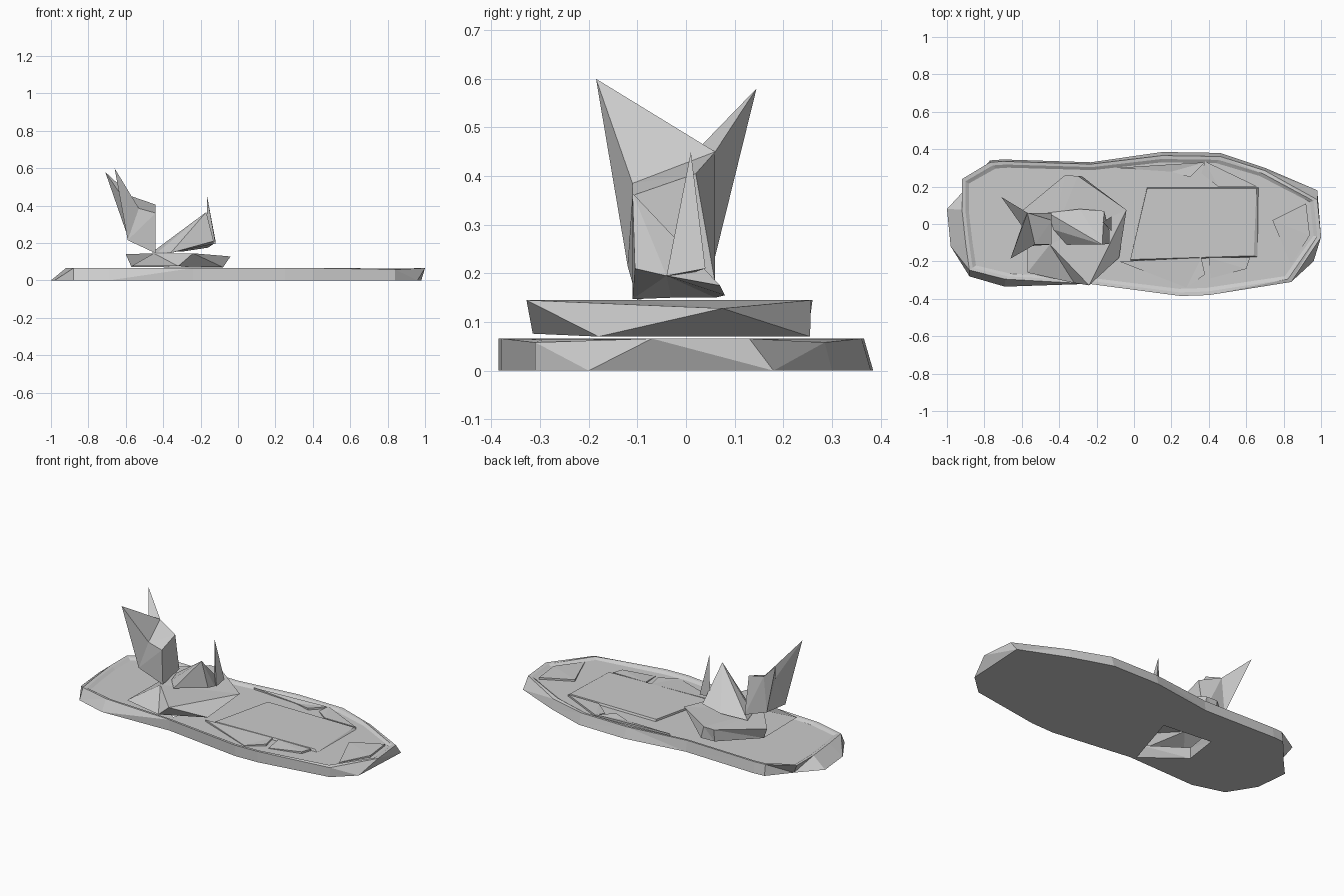
import bpy, bmesh

cube = bpy.data.objects.get("Cube")
if cube:
    bpy.data.objects.remove(cube, do_unlink=True)

grey = bpy.data.materials.new("plain_grey")
grey.use_nodes = True
colour = (0.6, 0.6, 0.6, 1)
grey.diffuse_color = colour
grey.node_tree.nodes["Principled BSDF"].inputs["Base Color"].default_value = colour


def finish(name, bm):
    """Turn a bmesh into a flat shaded, faceted object."""
    bmesh.ops.recalc_face_normals(bm, faces=bm.faces)
    bmesh.ops.triangulate(bm, faces=bm.faces, quad_method='SHORT_EDGE')
    mesh = bpy.data.meshes.new(name)
    bm.to_mesh(mesh)
    bm.free()
    mesh.materials.append(grey)
    obj = bpy.data.objects.new(name, mesh)
    bpy.context.collection.objects.link(obj)


def ring(bm, points):
    """Closed loop of vertices and edges."""
    verts = [bm.verts.new(p) for p in points]
    edges = [bm.edges.new((v, verts[i - 1])) for i, v in enumerate(verts)]
    return verts, edges


def bridge(bm, low, high):
    for i in range(len(low)):
        bm.faces.new((low[i - 1], low[i], high[i], high[i - 1]))


def loft(name, low, high):
    """Skin two matching loops, capped on top and open underneath."""
    bm = bmesh.new()
    low_ring, high_ring = ring(bm, low)[0], ring(bm, high)[0]
    bridge(bm, low_ring, high_ring)
    bm.faces.new(high_ring)
    finish(name, bm)


def solid(name, corners, faces):
    """Small faceted piece; faces are words of corner letters."""
    bm = bmesh.new()
    verts = {key: bm.verts.new(p) for key, p in corners.items()}
    for word in faces.split():
        bm.faces.new([verts[c] for c in word])
    finish(name, bm)


def at(points, z):
    return [(x, y, z) for x, y in points]


def rim_point(x, y):
    """Top edge: raked stern, leaning sides, upright front flank."""
    if y < 0:
        inset = .88 if x < -.3 else 1
    else:
        inset = .97 if x < 0 else .95
    z = .058 if .6 < x < .9 else .066
    return (x + .08 if x < -.9 else x, y * inset, z)


# Hull: faceted sides, thin rim and a shallow sunken deck with a ragged well
outline = [(-1, .08), (-.88, .21), (-.77, .34), (-.7, .345), (-.23, .33),
           (.15, .385), (.46, .38), (.7, .3), (.98, .18),
           (.96, -.2), (.84, -.31), (.4, -.38), (.25, -.385), (-.24, -.32),
           (-.69, -.335), (-.88, -.28), (-.98, -.12)]
rim = [rim_point(x, y) for x, y in outline]
rim[1] = (-.92, .24, .066)
rim[8:10] = [(.98, .13, .066), (1, -.07, .066)]
lip = [(x * .98, y * .95) for x, y, z in rim]
inner = [(x * .96, y * .9) for x, y, z in rim]
well = [(-.27, -.3), (-.5, -.12), (-.47, .09), (-.16, .06)]

bm = bmesh.new()
base, base_edges = ring(bm, at(outline, 0))
top = ring(bm, rim)[0]
ledge = ring(bm, at(lip, .064))[0]
deck, deck_edges = ring(bm, at(inner, .053))
well_low, low_edges = ring(bm, at(well, 0))
well_high, high_edges = ring(bm, [(x * .97, y * .85, .053) for x, y in well])
for edges in (base_edges + low_edges, deck_edges + high_edges):
    bmesh.ops.triangle_fill(bm, edges=edges, use_beauty=True)
for low, high in ((base, top), (top, ledge), (ledge, deck),
                  (well_low, well_high)):
    bridge(bm, low, high)
finish("hull", bm)

# Raised deck panel, with its fore edge sloping down
panel = [(.07, .19), (.655, .19), (.64, -.17), (-.02, -.19)]
panel_foot = [(.07, .195), (.665, .195), (.66, -.175), (-.02, -.195)]
loft("deck_panel", at(panel_foot, .053), at(panel, .065))

# Bent scraps lying on the deck, the last corner dipping
strips = {
    "back_strip": [(-.1, .3), (.38, .33), (.3, .25), (.2, .28)],
    "back_wedge": [(.38, .335), (.66, .2), (.45, .2), (.36, .27)],
    "front_strip": [(-.08, -.2), (.36, -.18), (.38, -.27), (.28, -.34)],
    "front_wedge": [(.4, -.18), (.62, -.18), (.6, -.24), (.41, -.29)],
    "nose_strip": [(.74, .02), (.92, .11), (.94, -.06), (.84, -.22)],
}
for name, points in strips.items():
    loft(name, at(points, .053), at(points[:-1], .064) + at(points[-1:], .056))

# Platform: undercut faceted block
platform_top = [(-.24, -.328, .145), (-.04, .075, .128), (-.3, .257, .145),
                (-.37, .26, .145), (-.6, .07, .14), (-.45, -.11, .145)]
platform_low = [(-.32, -.315, .076), (-.08, -.18, .07), (-.28, .255, .07),
                (-.37, .25, .07), (-.57, .06, .072), (-.57, -.26, .076)]
loft("platform", platform_low, platform_top)

# Twin spiked tower tapering to one foot
solid("tower", {
    "p": (-.71, .145, .58), "q": (-.66, -.185, .6), "n": (-.57, .06, .45),
    "a": (-.53, -.11, .385), "b": (-.44, .02, .405), "c": (-.44, -.11, .36),
    "d": (-.44, -.1, .145), "e": (-.44, .06, .18), "f": (-.59, .06, .235),
    "g": (-.59, -.12, .215), "m": (-.6, -.01, .42)},
    "qan qnm pmn pnf pfm qmg qga mfg abn acb cdeb ben nef agdc dgfe")

# Low wedge and thin spike in front of the tower
solid("wedge", {
    "w": (-.17, -.11, .365), "a": (-.43, -.03, .15), "b": (-.36, -.11, .147),
    "c": (-.13, -.105, .21), "g": (-.13, -.04, .195), "d": (-.16, .07, .175),
    "e": (-.29, .08, .155), "f": (-.46, .06, .15)},
    "wab wbc wcg wgd wde wef wfa cbg bag afg feg edg")
solid("spike", {"s": (-.165, .01, .45), "a": (-.12, -.04, .195),
                "b": (-.12, .04, .21), "c": (-.17, .01, .2)},
      "sab sbc sca acb")
